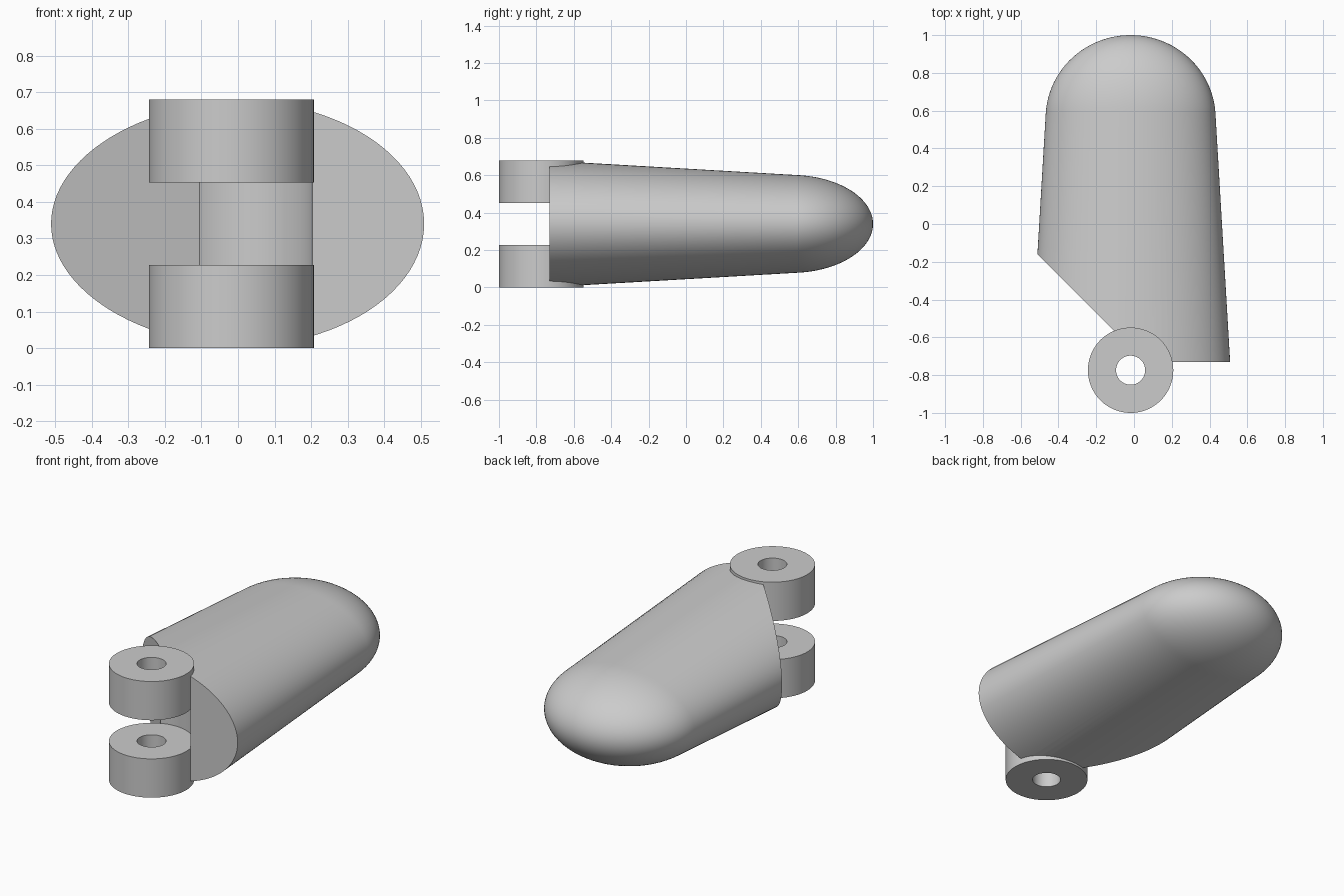
import bpy
import bmesh
from math import cos, sin, pi, radians
from mathutils import Matrix

cube = bpy.data.objects.get("Cube")
if cube:
    bpy.data.objects.remove(cube, do_unlink=True)

AXIS_X, MID_Z = -0.018, 0.34
PIN_Y, RING_R, HOLE_R, RING_H = -0.774, 0.226, 0.077, 0.227
SIDES = 96

grey = bpy.data.materials.new("plain_grey")
grey.use_nodes = True
colour = (0.6, 0.6, 0.6, 1)
grey.diffuse_color = colour
grey.node_tree.nodes["Principled BSDF"].inputs["Base Color"].default_value = colour


def finish(name, bm):
    """Turn a bmesh into a named grey object."""
    bmesh.ops.recalc_face_normals(bm, faces=bm.faces)
    mesh = bpy.data.meshes.new(name)
    bm.to_mesh(mesh)
    bm.free()
    mesh.materials.append(grey)
    obj = bpy.data.objects.new(name, mesh)
    bpy.context.collection.objects.link(obj)
    return obj


def smooth(obj):
    bpy.ops.object.select_all(action="DESELECT")
    obj.select_set(True)
    bpy.context.view_layer.objects.active = obj
    bpy.ops.object.shade_smooth_by_angle(angle=radians(30))


def bridge(bm, a, b):
    n = len(a)
    for i in range(n):
        j = (i + 1) % n
        bm.faces.new((a[i], a[j], b[j], b[i]))


# Tapered elliptical body with a rounded end: (y, half width, half height)
sections = [(-0.73, 0.527, 0.338)]
for k in range(24):
    t = radians(4) + (pi / 2 - radians(4)) * k / 24
    sections.append((0.56 + 0.44 * sin(t), 0.45 * cos(t), 0.262 * cos(t)))

bm = bmesh.new()
rings = []
for y, w, h in sections:
    angles = [2 * pi * i / SIDES for i in range(SIDES)]
    rings.append([bm.verts.new((AXIS_X + w * cos(a), y, MID_Z + h * sin(a)))
                  for a in angles])
for a, b in zip(rings, rings[1:]):
    bridge(bm, a, b)
bm.faces.new(rings[0])
tip = bm.verts.new((AXIS_X, 1, MID_Z))
for i in range(SIDES):
    bm.faces.new((rings[-1][i], rings[-1][(i + 1) % SIDES], tip))

# Slanted cut across the right front corner
cut = bmesh.ops.bisect_plane(bm, geom=bm.verts[:] + bm.edges[:] + bm.faces[:],
                             plane_co=(-0.51, -0.16, 0), plane_no=(-1, -1, 0),
                             clear_outer=True)
edges = [e for e in cut["geom_cut"] if isinstance(e, bmesh.types.BMEdge)]
bmesh.ops.holes_fill(bm, edges=edges, sides=0)
body = finish("body", bm)

# Round hollow in the body around the hinge pin
bm = bmesh.new()
bmesh.ops.create_cone(bm, cap_ends=True, segments=SIDES, radius1=RING_R,
                      radius2=RING_R, depth=1,
                      matrix=Matrix.Translation((AXIS_X, PIN_Y, MID_Z)))
cutter = finish("hinge_cutter", bm)
cutter.hide_render = True
hollow = body.modifiers.new("hinge_hollow", "BOOLEAN")
hollow.operation = "DIFFERENCE"
hollow.solver = "EXACT"
hollow.object = cutter
bpy.context.view_layer.objects.active = body
bpy.ops.object.modifier_apply(modifier=hollow.name)
bpy.data.objects.remove(cutter, do_unlink=True)
smooth(body)


# Two hinge rings with a pin hole
def hinge_ring(name, z0):
    bm = bmesh.new()
    corners = ((RING_R, z0), (RING_R, z0 + RING_H),
               (HOLE_R, z0 + RING_H), (HOLE_R, z0))
    loops = []
    for r, z in corners:
        loops.append([bm.verts.new((AXIS_X + r * cos(2 * pi * i / SIDES),
                                    PIN_Y + r * sin(2 * pi * i / SIDES), z))
                      for i in range(SIDES)])
    for k in range(4):
        bridge(bm, loops[k], loops[(k + 1) % 4])
    smooth(finish(name, bm))


hinge_ring("lower_hinge_ring", 0)
hinge_ring("upper_hinge_ring", 2 * MID_Z - RING_H)
